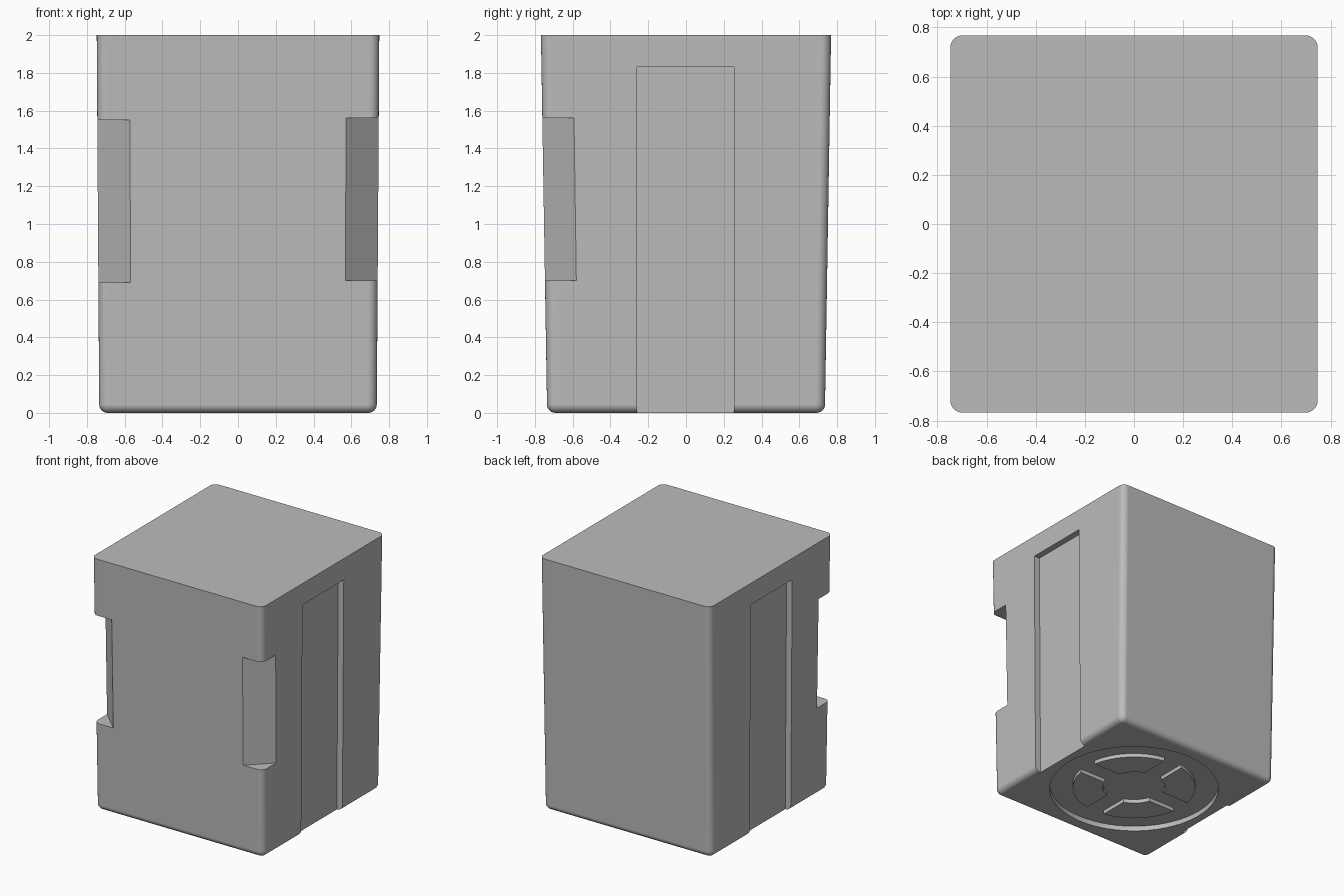
import bpy, bmesh
from math import sin, cos, asin, pi, radians
from mathutils import Vector

if "Cube" in bpy.data.objects:
    bpy.data.objects.remove(bpy.data.objects["Cube"])

grey = bpy.data.materials.new("plain grey")
grey.use_nodes = True
grey.diffuse_color = (0.5, 0.5, 0.5, 1)
grey.node_tree.nodes["Principled BSDF"].inputs["Base Color"].default_value = (0.5, 0.5, 0.5, 1)


def loft(name, rings):
    """Closed solid skinned through matching rings of points."""
    bm = bmesh.new()
    loops = [[bm.verts.new(p) for p in ring] for ring in rings]
    n = len(loops[0])
    for a, b in zip(loops, loops[1:]):
        for i in range(n):
            j = (i + 1) % n
            bm.faces.new((a[i], a[j], b[j], b[i]))
    bm.faces.new(loops[0][::-1])
    bm.faces.new(loops[-1])
    bmesh.ops.recalc_face_normals(bm, faces=bm.faces)
    mesh = bpy.data.meshes.new(name)
    bm.to_mesh(mesh)
    bm.free()
    obj = bpy.data.objects.new(name, mesh)
    bpy.context.collection.objects.link(obj)
    mesh.materials.append(grey)
    return obj


def prism(name, outline, z0, z1):
    return loft(name, [[(x, y, z) for x, y in outline] for z in (z0, z1)])


def rounded_rect(hx, hy, r, z, steps=6):
    pts = []
    for k, (sx, sy) in enumerate(((1, 1), (-1, 1), (-1, -1), (1, -1))):
        for i in range(steps + 1):
            a = (k + i / steps) * pi / 2
            pts.append((sx * (hx - r) + r * cos(a), sy * (hy - r) + r * sin(a), z))
    return pts


def activate(obj):
    bpy.ops.object.select_all(action='DESELECT')
    obj.select_set(True)
    bpy.context.view_layer.objects.active = obj


def cut(target, cutter):
    cutter.hide_render = True
    mod = target.modifiers.new("cut", 'BOOLEAN')
    mod.operation = 'DIFFERENCE'
    mod.solver = 'EXACT'
    mod.object = cutter
    activate(target)
    bpy.ops.object.modifier_apply(modifier=mod.name)
    bpy.data.objects.remove(cutter)


# Tapered body with rounded corners and a rounded bottom edge
FILLET = 0.045
rings = []
for i in range(7):
    a = i / 6 * pi / 2
    inset = FILLET * (1 - sin(a))
    rings.append(rounded_rect(0.735 - inset, 0.736 - inset, 0.05 - inset,
                              FILLET * (1 - cos(a))))
rings.append(rounded_rect(0.748, 0.768, 0.05, 2.0))
body = loft("body", rings)

for side in (1, -1):
    # Long side groove, its floor following the taper
    groove = [[(side * x, y, z) for x, y in
               ((inner, -0.26), (1, -0.26), (1, 0.255), (inner, 0.255))]
              for z, inner in ((-0.1, 0.686), (1.83, 0.698))]
    cut(body, loft("groove_cutter", groove))

    # Diagonal notch in the front corner
    drop = 0 if side > 0 else 0.01
    notch = []
    for z, p, q in ((0.70, (0.568, -0.747), (0.740, -0.580)),
                    (1.56, (0.572, -0.761), (0.745, -0.593))):
        p, q = Vector(p), Vector(q)
        ring = (p + (p - q), q + (q - p), Vector((1, -1)))
        notch.append([(side * v.x, v.y, z - drop) for v in ring])
    cut(body, loft("notch_cutter", notch))

# Round recess underneath
DEPTH = 0.04
circle = [(0.625 * cos(2 * pi * i / 64), 0.625 * sin(2 * pi * i / 64)) for i in range(64)]
cut(body, prism("recess_cutter", circle, -0.1, DEPTH))

activate(body)
bpy.ops.object.shade_smooth_by_angle(angle=radians(30))
weighted = body.modifiers.new("even normals", 'WEIGHTED_NORMAL')
weighted.keep_sharp = True

# Four raised pads in the recess, parted by a straight cross-shaped gap
HALF_GAP = 0.08


def arc(radius, turn, steps=12):
    lo = asin(HALF_GAP / radius)
    hi = pi / 2 - lo
    angles = [turn + lo + (hi - lo) * i / steps for i in range(steps + 1)]
    return [(radius * cos(a), radius * sin(a)) for a in angles]


for k in range(4):
    outline = arc(0.455, k * pi / 2) + arc(0.23, k * pi / 2)[::-1]
    pad = prism(f"base_pad_{k + 1}", outline, 0.01, DEPTH + 0.005)
    activate(pad)
    bpy.ops.object.shade_smooth_by_angle(angle=radians(30))
